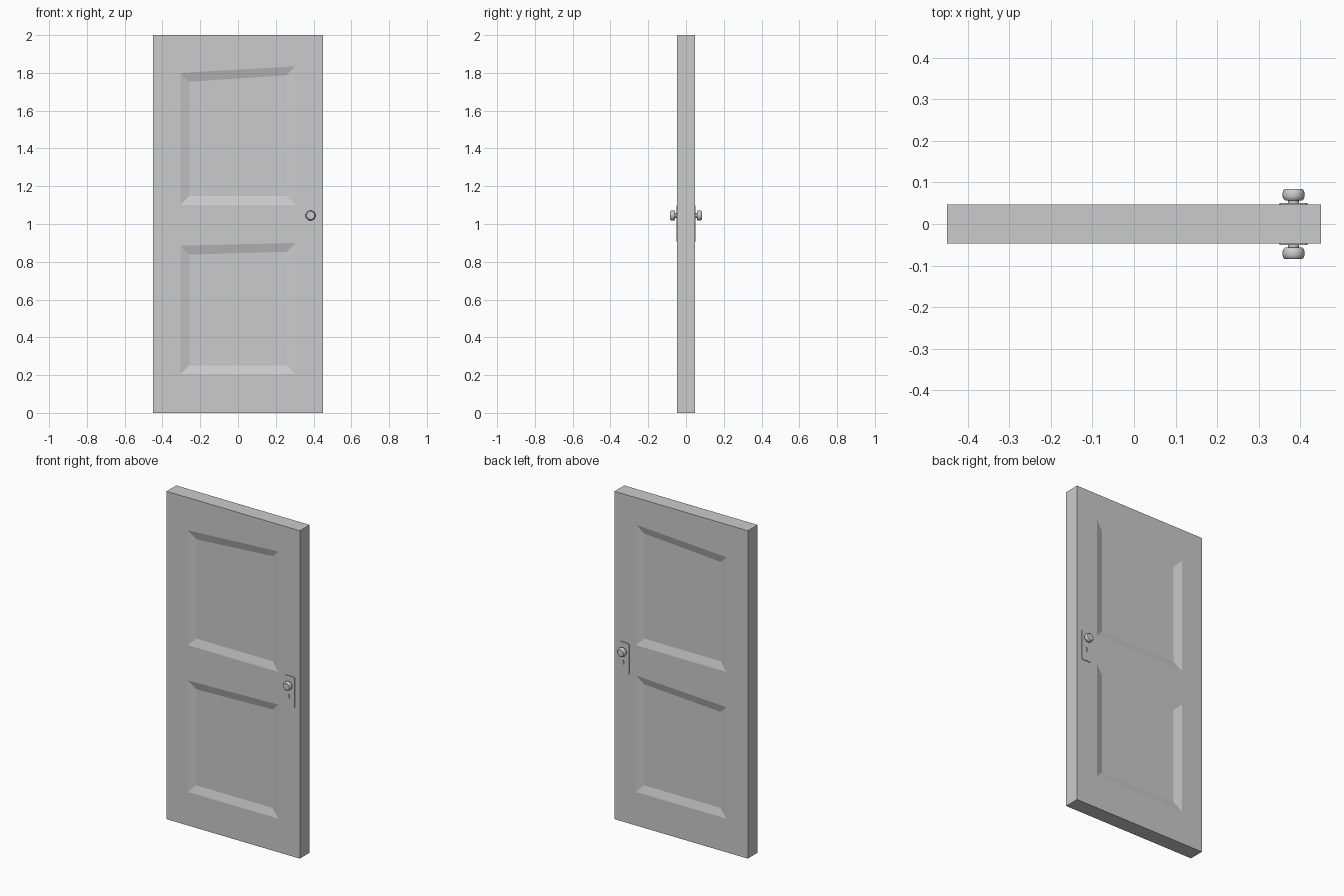
import bpy, bmesh, math
from mathutils import Matrix

if "Cube" in bpy.data.objects:
    bpy.data.objects.remove(bpy.data.objects["Cube"])

HALF = 0.047      # half thickness of the slab
DEPTH = 0.014     # panel recess
XS = (-0.45, -0.305, 0.305, 0.45)
ZS = (0, 0.205, 0.885, 1.10, 1.80, 2.0)


def finish(bm, name):
    mesh = bpy.data.meshes.new(name)
    bm.to_mesh(mesh)
    bm.free()
    ob = bpy.data.objects.new(name, mesh)
    bpy.context.collection.objects.link(ob)
    return ob


# Door slab: one grid per side, with two recessed panels whose tops lean slightly
bm = bmesh.new()
for side in (-1, 1):
    y = side * HALF
    v = [[bm.verts.new((x, y, z)) for z in ZS] for x in XS]
    v[2][4].co.z += 0.035
    v[2][2].co.z += 0.015 if side < 0 else 0.03
    for i in range(3):
        for j in range(5):
            quad = [v[i][j], v[i + 1][j], v[i + 1][j + 1], v[i][j + 1]]
            if i == 1 and j in (1, 3):
                inner = []
                for q, (sx, sz) in zip(quad, ((1, 1), (-1, 1), (-1, -1), (1, -1))):
                    inner.append(bm.verts.new((q.co.x + sx * 0.047, y - side * DEPTH,
                                               q.co.z + sz * 0.047)))
                bm.faces.new(inner)
                for k in range(4):
                    n = (k + 1) % 4
                    bm.faces.new((quad[k], quad[n], inner[n], inner[k]))
            else:
                bm.faces.new(quad)
    if side < 0:
        front = v
# Slab edges join the two sides
def rim(g):
    return ([g[i][0] for i in range(4)] + [g[3][j] for j in range(1, 6)]
            + [g[i][5] for i in (2, 1, 0)] + [g[0][j] for j in (4, 3, 2, 1)])
a, b = rim(front), rim(v)
for k in range(len(a)):
    n = (k + 1) % len(a)
    bm.faces.new((a[k], a[n], b[n], b[k]))
bmesh.ops.recalc_face_normals(bm, faces=bm.faces)
finish(bm, "door_slab")


def arc(cx, cy, r, a0, a1, steps):
    return [(cx + r * math.cos(math.radians(a0 + (a1 - a0) * t / steps)),
             cy + r * math.sin(math.radians(a0 + (a1 - a0) * t / steps)))
            for t in range(steps + 1)]


# Lock plate outline with a keyhole
KX, KZ = 0.384, 1.045
w, z0, z1, r = 0.034, 0.907, 1.098, 0.01
plate = (arc(KX + w - r, z1 - r, r, 0, 90, 4) + arc(KX - w + r, z1 - r, r, 90, 180, 4)
         + arc(KX - w + r, z0 + r, r, 180, 270, 4) + arc(KX + w - r, z0 + r, r, 270, 360, 4))
keyhole = arc(KX, 0.985, 0.006, -60, 240, 10) + [(KX - 0.003, 0.962), (KX + 0.003, 0.962)]

# Knob profile: radius, distance from door centre
PROFILE = ((0, 0.045), (0.013, 0.045), (0.013, 0.057), (0.021, 0.057), (0.025, 0.061),
           (0.0265, 0.067), (0.0265, 0.074), (0.025, 0.080), (0.021, 0.084), (0, 0.0845))

for side, tag in ((-1, "front"), (1, "back")):
    cu = bpy.data.curves.new(tag + "_lock_plate", 'CURVE')
    cu.dimensions = '2D'
    cu.fill_mode = 'BOTH'
    cu.extrude = 0.003
    for pts in (plate, keyhole):
        sp = cu.splines.new('POLY')
        sp.points.add(len(pts) - 1)
        for p, (x, z) in zip(sp.points, pts):
            p.co = (x, z, 0, 1)
        sp.use_cyclic_u = True
    ob = bpy.data.objects.new(tag + "_lock_plate", cu)
    ob.rotation_euler.x = math.pi / 2
    ob.location.y = side * 0.048
    bpy.context.collection.objects.link(ob)
    bpy.ops.object.select_all(action='DESELECT')
    ob.select_set(True)
    bpy.context.view_layer.objects.active = ob
    bpy.ops.object.convert(target='MESH')

    # Round knob on a short stem
    bm = bmesh.new()
    vs = [bm.verts.new((pr, 0, ph)) for pr, ph in PROFILE]
    es = [bm.edges.new(e) for e in zip(vs, vs[1:])]
    bmesh.ops.spin(bm, geom=vs + es, cent=(0, 0, 0), axis=(0, 0, 1),
                   angle=math.tau, steps=24, use_duplicate=False)
    bmesh.ops.remove_doubles(bm, verts=bm.verts, dist=1e-5)
    bmesh.ops.transform(bm, verts=bm.verts,
                        matrix=Matrix.Translation((KX, 0, KZ))
                        @ Matrix.Rotation(-side * math.pi / 2, 4, 'X'))
    bmesh.ops.recalc_face_normals(bm, faces=bm.faces)
    ob = finish(bm, tag + "_knob")
    bpy.ops.object.select_all(action='DESELECT')
    ob.select_set(True)
    bpy.context.view_layer.objects.active = ob
    bpy.ops.object.shade_smooth_by_angle(angle=math.radians(40))
